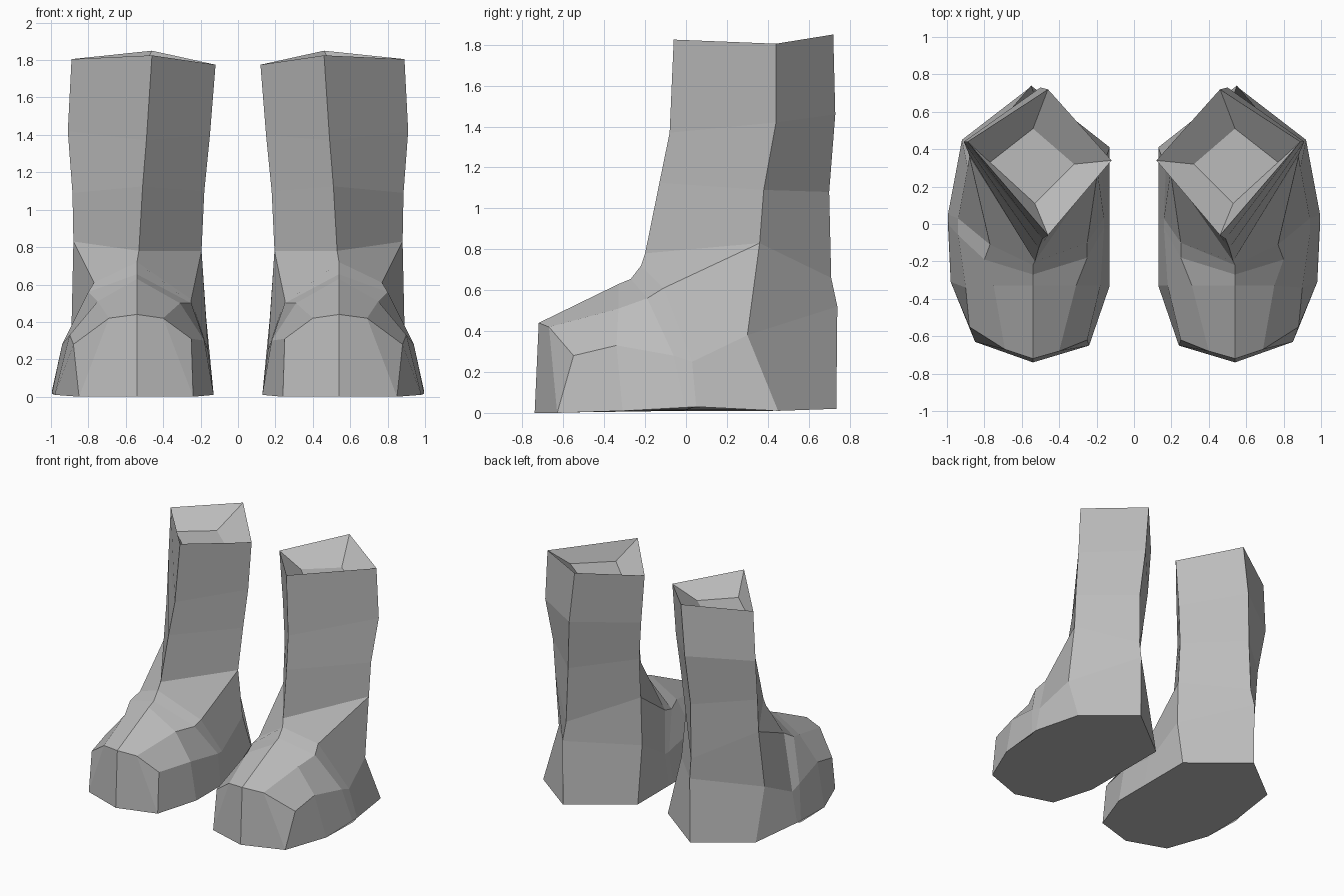
import bpy, bmesh

if "Cube" in bpy.data.objects:
    bpy.data.objects.remove(bpy.data.objects["Cube"])

leather = bpy.data.materials.new("grey leather")
leather.diffuse_color = (0.5, 0.5, 0.5, 1)
leather.use_nodes = True
leather.node_tree.nodes["Principled BSDF"].inputs["Base Color"].default_value = leather.diffuse_color

# Foot arches, toe to ankle: inner sole, over the ridge, outer sole
toe_sole = [(.24, -.65, 0)] * 3 + [(.54, -.74, 0)] + [(.85, -.63, 0)] * 3
toe_top = [(.24, -.65, 0), (.25, -.62, .31), (.40, -.68, .42), (.54, -.72, .44),
           (.69, -.67, .42), (.88, -.55, .28), (.85, -.63, 0)]
cap_mid = [(.13, -.33, .01), (.18, -.33, .30), (.31, -.33, .50), (.54, -.33, .63),
           (.75, -.33, .51), (.90, -.34, .33), (.98, -.31, .01)]
cap_edge = [(.13, -.03, .01), (.16, -.02, .25), (.25, -.18, .50), (.54, -.27, .655),
            (.80, -.19, .56), (.94, -.06, .28), (.995, 0, .015)]
rim = [(.13, .02, .01), (.16, .03, .25), (.25, -.10, .52), (.54, -.22, .72),
       (.77, -.11, .61), (.94, .03, .25), (.995, .05, .03)]
# Ankle arch shares its three upper points with the lowest shaft ring
ankle = [(.13, .41, .01), (.17, .30, .42), (.195, .28, .78), (.53, -.20, .78),
         (.88, .36, .83), (.89, .30, .38), (.92, .45, .01)]
heel = [(.55, .735, .02), (.55, .74, .52), (.54, .71, .66)]  # back seam, upwards

# Shaft rings: inner, front, outer, back corner
shaft = [ankle[2:5] + [heel[2]],
         [(.18, .32, 1.10), (.51, -.13, 1.125), (.885, .38, 1.09), (.53, .70, 1.08)],
         [(.15, .34, 1.40), (.49, -.08, 1.37), (.91, .44, 1.42), (.50, .73, 1.46)],
         [(.12, .34, 1.775), (.46, -.06, 1.825), (.89, .44, 1.805), (.46, .72, 1.85)],
         # lining, turned down inside the opening
         [(.32, .32, 1.69), (.53, .11, 1.69), (.77, .33, 1.69), (.54, .51, 1.69)]]


def build_boot(name, side):
    bm = bmesh.new()
    cache = {}

    def face(*points):
        unique = list(dict.fromkeys(points))
        if len(unique) < 3:
            return
        for p in unique:
            if p not in cache:
                cache[p] = bm.verts.new((p[0] * side, p[1], p[2]))
        bm.faces.new([cache[p] for p in unique])

    def loft(rows, closed=False):
        for a, b in zip(rows, rows[1:]):
            n = len(a)
            for i in range(n if closed else n - 1):
                j = (i + 1) % n
                face(a[i], a[j], b[j], b[i])

    # Toe cap, strap and ankle
    arches = [toe_sole, toe_top, cap_mid, cap_edge, rim, ankle]
    loft(arches)
    # Heel, both sides of the back seam
    loft([ankle[:3], heel, ankle[:3:-1]])
    # Shaft and lining with its floor
    loft(shaft, closed=True)
    face(*shaft[-1])
    # Sole
    inner = [a[0] for a in arches[1:]]
    outer = [a[-1] for a in arches[1:]]
    face(*inner, heel[0], *outer[::-1], toe_sole[3])

    bmesh.ops.recalc_face_normals(bm, faces=bm.faces)
    mesh = bpy.data.meshes.new(name)
    bm.to_mesh(mesh)
    bm.free()
    mesh.materials.append(leather)
    boot = bpy.data.objects.new(name, mesh)
    bpy.context.collection.objects.link(boot)


build_boot("right_boot", 1)
build_boot("left_boot", -1)
